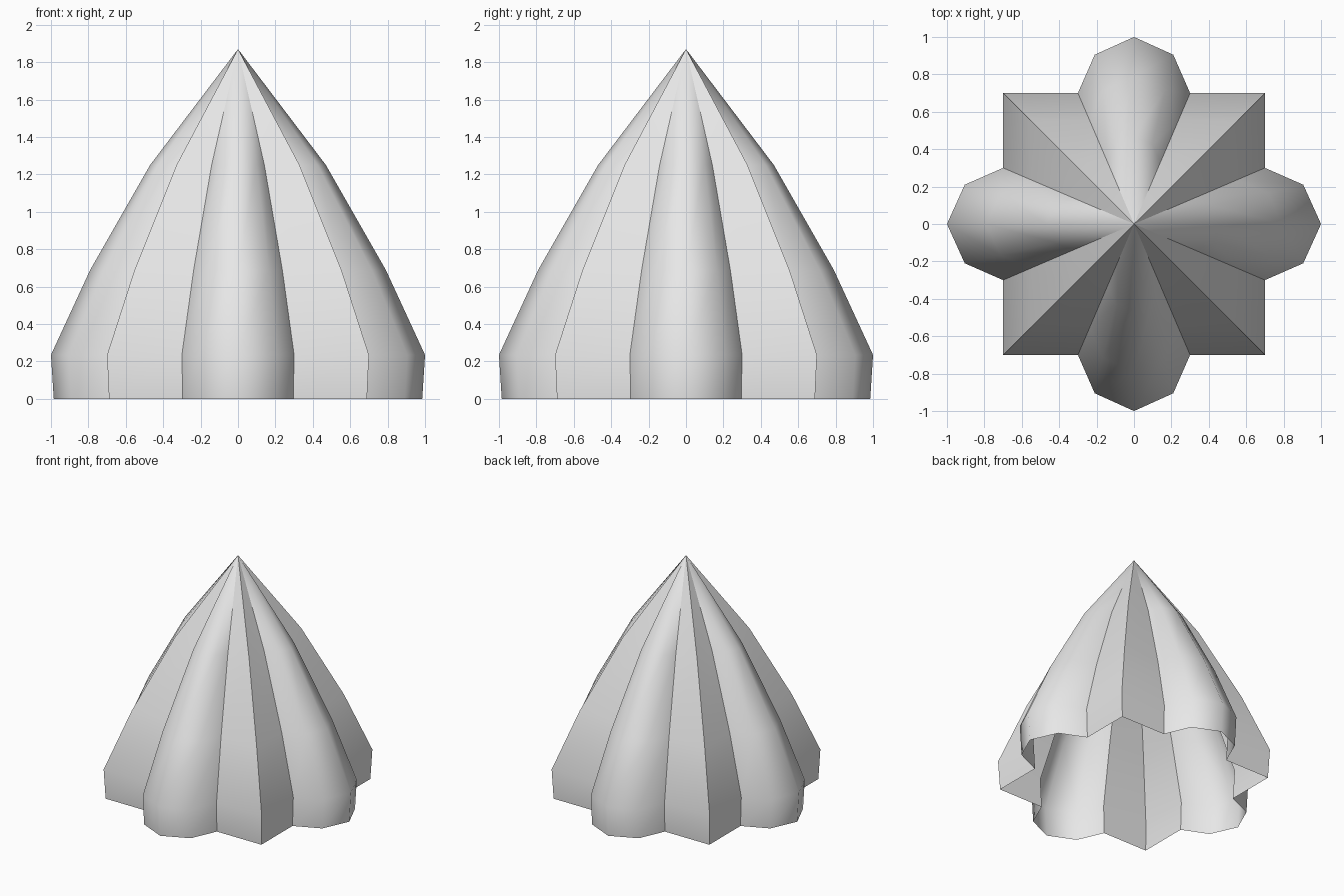
import bpy
import bmesh
from mathutils import Matrix, Vector

cube = bpy.data.objects.get("Cube")
if cube:
    bpy.data.objects.remove(cube, do_unlink=True)

# Plain grey material
grey = bpy.data.materials.new("light_grey")
grey.use_nodes = True
colour = (0.8, 0.8, 0.8, 1)
grey.diffuse_color = colour
grey.node_tree.nodes["Principled BSDF"].inputs["Base Color"].default_value = colour

# Outline: one rounded lobe and one square corner, repeated in each quarter
quarter = [(0, -1), (0.21, -0.905), (0.3, -0.7), (0.7, -0.7), (0.7, -0.3), (0.905, -0.21)]
outline = []
for turn in range(4):
    spin = Matrix.Rotation(turn * 1.5707963, 2)
    outline += [spin @ Vector(p) for p in quarter]
count = len(outline)

# Side profile: height and scale of the outline
levels = [(0, 0.985), (0.235, 1), (0.69, 0.79), (1.25, 0.47)]
tip_height = 1.87

# Open, single-walled canopy
bm = bmesh.new()
rings = [[bm.verts.new((p.x * s, p.y * s, z)) for p in outline] for z, s in levels]
tip = bm.verts.new((0, 0, tip_height))
for i in range(count):
    j = (i + 1) % count
    for low, high in zip(rings, rings[1:]):
        bm.faces.new((low[i], low[j], high[j], high[i]))
    bm.faces.new((rings[-1][i], rings[-1][j], tip))
for face in bm.faces:
    face.smooth = True

# Keep the lobe creases and square corners sharp from rim to tip
for i in range(count):
    if i % len(quarter) in (2, 3, 4):
        column = [ring[i] for ring in rings] + [tip]
        for a, b in zip(column, column[1:]):
            bm.edges.get((a, b)).smooth = False

mesh = bpy.data.meshes.new("fluted_canopy")
bm.to_mesh(mesh)
bm.free()
mesh.materials.append(grey)
canopy = bpy.data.objects.new("fluted_canopy", mesh)
bpy.context.collection.objects.link(canopy)
